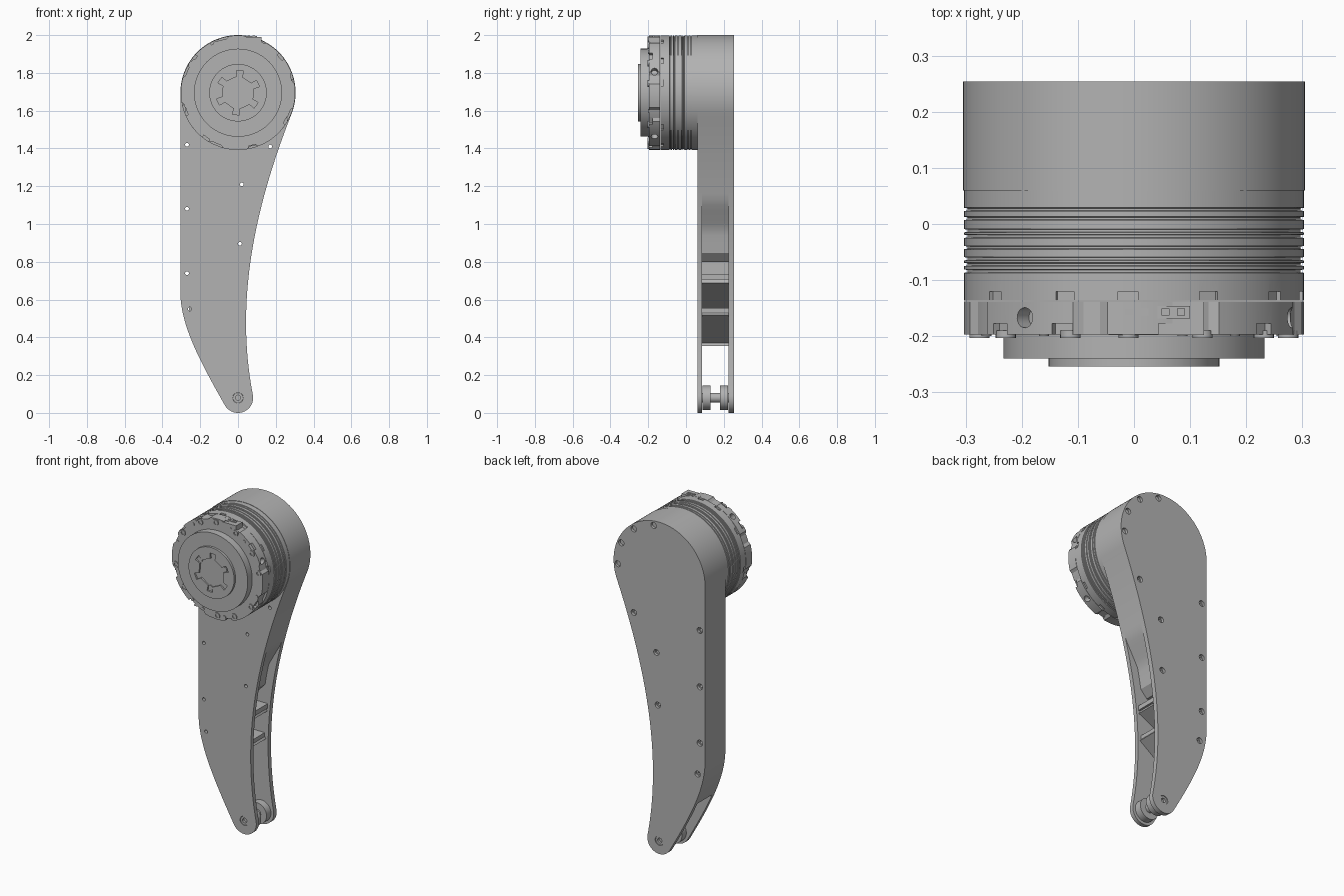
import bpy, bmesh, math
from mathutils import Vector
from mathutils.geometry import interpolate_bezier

if "Cube" in bpy.data.objects:
    bpy.data.objects.remove(bpy.data.objects["Cube"])

grey = bpy.data.materials.new("machined_grey")
grey.use_nodes = True
grey.diffuse_color = (0.45, 0.45, 0.45, 1)
grey.node_tree.nodes["Principled BSDF"].inputs["Base Color"].default_value = grey.diffuse_color

HUB_Z, HUB_R = 1.695, 0.305
PIN_Z, PIN_R = 0.08, 0.08
FRONT, INNER_F, INNER_B, BACK = 0.06, 0.085, 0.226, 0.254
parts = []


def finish(name, bm):
    bmesh.ops.recalc_face_normals(bm, faces=bm.faces)
    mesh = bpy.data.meshes.new(name)
    bm.to_mesh(mesh)
    bm.free()
    mesh.materials.append(grey)
    ob = bpy.data.objects.new(name, mesh)
    bpy.context.collection.objects.link(ob)
    parts.append(ob)
    return ob


def add_prism(bm, pts, y0, y1):
    face = bm.faces.new([bm.verts.new((x, y0, z)) for x, z in pts])
    ext = bmesh.ops.extrude_face_region(bm, geom=[face], use_keep_orig=True)
    moved = [v for v in ext["geom"] if isinstance(v, bmesh.types.BMVert)]
    bmesh.ops.translate(bm, verts=moved, vec=(0, y1 - y0, 0))


def prism(name, pts, y0, y1):
    bm = bmesh.new()
    add_prism(bm, pts, y0, y1)
    return finish(name, bm)


def lathe(name, profile, x=0, z=HUB_Z, steps=96, closed=False):
    """Turn (radius, y) points around an axis parallel to y."""
    bm = bmesh.new()
    vs = [bm.verts.new((x + r, y, z)) for r, y in profile]
    pairs = list(zip(vs, vs[1:])) + ([(vs[-1], vs[0])] if closed else [])
    es = [bm.edges.new(p) for p in pairs]
    bmesh.ops.spin(bm, geom=vs + es, cent=(x, 0, z), axis=(0, 1, 0),
                   angle=math.tau, steps=steps, use_duplicate=False)
    bmesh.ops.remove_doubles(bm, verts=bm.verts, dist=1e-5)
    return finish(name, bm)


def disc(name, r, y0, y1, x=0, z=HUB_Z, steps=96):
    return lathe(name, [(0, y0), (r, y0), (r, y1), (0, y1)], x, z, steps)


def arc(r, z, a0, a1, n, x=0):
    angles = [math.radians(a0 + (a1 - a0) * i / n) for i in range(n + 1)]
    return [(x + r * math.cos(a), z + r * math.sin(a)) for a in angles]


def polar(r, deg):
    a = math.radians(deg)
    return r * math.cos(a), HUB_Z + r * math.sin(a)


def bezier(points, n):
    p = [Vector((x, z, 0)) for x, z in points]
    return [(v.x, v.y) for v in interpolate_bezier(*p, n)]


def cut(target, cutters):
    """Subtract cutters one by one and bake the result."""
    bpy.context.view_layer.objects.active = target
    for c in cutters:
        mod = target.modifiers.new("cut", 'BOOLEAN')
        mod.operation, mod.solver, mod.object = 'DIFFERENCE', 'EXACT', c
        bpy.ops.object.modifier_apply(modifier=mod.name)


def discard(cutters):
    for c in cutters:
        parts.remove(c)
        bpy.data.objects.remove(c)


# Arm outline: hub arc, left edge, foot arc, concave right edge
hub = arc(HUB_R, HUB_Z, -20, 180, 70)
foot = arc(PIN_R, PIN_Z, 210, 370, 30)
left = bezier([hub[-1][:1] + (0.64,), (-0.305, 0.47), (-0.209, 0.285), foot[0]], 24)
right = bezier([foot[-1], (-0.015, 0.58), (0.08, 1.07), hub[0]], 48)
outline = hub + left + foot[1:] + right[1:-1]
front_plate = prism("front_plate", outline, FRONT, INNER_F)
back_plate = prism("back_plate", outline, INNER_B, BACK)

# Core between the plates: solid top, recessed right flank, outer wall on the left
wall = [p for p in left if p[1] > 0.35]
wall_inner = [(x + 0.06, z) for x, z in reversed(wall)]
flank = [(x - 0.05 * max(0, min(1, (1.12 - z) / 0.15)), z) for x, z in right[1:-1] if z > 0.84]
core = prism("arm_core", hub + wall + wall_inner + [(-0.245, 0.8), (-0.02, 0.8)] + flank,
             INNER_F, INNER_B)

# Truss struts inside the lower pocket
for i, (a, b) in enumerate([((-0.26, 0.72), (0.04, 0.72)), ((-0.26, 0.56), (0.03, 0.7)),
                            ((-0.26, 0.54), (0.02, 0.54)), ((-0.19, 0.38), (0.02, 0.53))]):
    a, b = Vector(a), Vector(b)
    n = (b - a).orthogonal().normalized() * 0.014
    prism(f"truss_strut_{i + 1}", [a + n, b + n, b - n, a - n], INNER_F, INNER_B)

# Screw holes through the arm, counterbored from behind
through = [(-0.27, 1.42), (-0.27, 1.08), (-0.27, 0.74), (-0.255, 0.55),
           (0.17, 1.41), (0.02, 1.21), (0.01, 0.895)]
blind = [polar(0.278, a) for a in (82, 52, 24, -4)]
bores = [disc("bore", 0.01, 0, 0.4, x, z, 16) for x, z in through]
pin_bore = disc("pin_bore", 0.028, 0, 0.4, 0, PIN_Z, 32)
sinks = [disc("sink", 0.018, 0.238, 0.4, x, z, 20) for x, z in through + blind]
cut(front_plate, bores + [pin_bore])
cut(core, bores)
cut(back_plate, bores + sinks + [pin_bore])
discard(bores + sinks + [pin_bore])

# Foot pin with its two rollers
disc("foot_axle", 0.026, INNER_F, INNER_B, 0, PIN_Z, 32)
for name, y0, y1 in (("front_roller", 0.088, 0.13), ("back_roller", 0.18, 0.223)):
    disc(name, 0.064, y0, y1, 0, PIN_Z, 48)
for name, y0, y1 in (("front_pin_head", FRONT + 0.004, INNER_F), ("back_pin_head", BACK - 0.004, INNER_B)):
    lathe(name, [(0.014, y0), (0.027, y0), (0.027, y1), (0, y1), (0, y1 + (y0 - y1) * 0.4),
                 (0.014, y1 + (y0 - y1) * 0.4)], 0, PIN_Z, 32, closed=True)

# Motor drum with turned grooves
profile = [(0, FRONT), (0.303, FRONT)]
for y in (0.026, 0.01, -0.012, -0.022, -0.042, -0.062, -0.072, -0.084):
    profile += [(0.303, y + 0.003), (0.297, y + 0.002), (0.297, y - 0.002), (0.303, y - 0.003)]
profile += [(0.303, -0.136), (0, -0.136)]
drum = lathe("motor_drum", profile)

# Flange ring with shallow flats, screw seats and side holes
rim = []
for a in range(0, 360, 3):
    rim.append(polar(0.292 if a % 90 in (12, 15, 18, 63, 66, 69, 72) else 0.303, a))
flange = prism("flange_ring", rim, -0.197, -0.138)


def seat(deg, y0, y1, half, r0=0.288):
    t = Vector((-math.sin(math.radians(deg)), math.cos(math.radians(deg)))) * half
    i, o = Vector(polar(r0, deg)), Vector(polar(0.35, deg))
    return prism("seat", [i + t, o + t, o - t, i - t], y0, y1)


bolt_angles = (92, 64, 34, 10, -37, -66, -90, -143, -171, 145, 114)
seats = [seat(a, -0.22, -0.177, 0.02) for a in (40, 78, 115, 142, 200, 235, 285, 330)]
ports = []
for a in (130, 22, 250, 310):
    p = disc("port", 0.018, -0.03, 0.03, 0, 0, 20)
    x, z = polar(0.3, a)
    p.rotation_euler = (0, 0, math.pi / 2)
    p.rotation_mode = 'QUATERNION'
    p.rotation_quaternion = Vector((0, 1, 0)).rotation_difference(Vector((x, 0, z - HUB_Z)))
    p.location = (x, -0.167, z)
    ports.append(p)
bpy.context.view_layer.update()
cut(flange, seats + ports)
discard(seats + ports)
notches = [seat(a, -0.15, -0.12, 0.018, 0.294) for a in bolt_angles]
cut(drum, notches)
discard(notches)

# Flange screws and small dowels
for i, a in enumerate(bolt_angles):
    x, z = polar(0.279, a)
    lathe(f"flange_screw_{i + 1}", [(0.009, -0.203), (0.018, -0.203), (0.018, -0.19), (0, -0.19),
                                    (0, -0.197), (0.009, -0.197)], x, z, 20, closed=True)
for i, a in enumerate((72, 50, 160, 125, -20, -110, -126, -80)):
    x, z = polar(0.28, a)
    disc(f"dowel_{i + 1}", 0.009, -0.2, -0.19, x, z, 16)


def box(name, x0, x1, y0, y1, z0, z1):
    return prism(name, [(x0, z0), (x1, z0), (x1, z1), (x0, z1)], y0, y1)


# Connector block on top of the flange
box("connector_block", -0.045, 0.125, -0.198, -0.138, 1.95, 1.99)
for i, x in enumerate((0.005, 0.07)):
    box(f"connector_{i + 1}", x - 0.03, x + 0.03, -0.168, -0.146, 1.98, 1.995)
    for s in (-1, 1):
        box(f"connector_pin_{i + 1}", x + s * 0.014 - 0.007, x + s * 0.014 + 0.007,
            -0.163, -0.151, 1.99, 1.998)

# Output disc and cap with a six-lobed recess
disc("output_disc", 0.233, -0.24, -0.195)
cap = disc("output_cap", 0.152, -0.254, -0.236)
star = []
for a in range(25, 385, 60):
    star += [polar(0.082, a - 18), polar(0.085, a - 10), polar(0.118, a - 9),
             polar(0.118, a + 9), polar(0.085, a + 10), polar(0.082, a + 18)]
recess = prism("recess", star, -0.3, -0.244)
cut(cap, [recess])
discard([recess])
for i in range(3):
    x, z = polar(0.095, 25 + 120 * i)
    disc(f"cap_screw_{i + 1}", 0.014, -0.25, -0.24, x, z, 20)

# Smooth shading with sharp edges kept
bpy.ops.object.select_all(action='DESELECT')
for ob in parts:
    ob.select_set(True)
bpy.context.view_layer.objects.active = parts[0]
bpy.ops.object.shade_smooth_by_angle(angle=math.radians(30))
